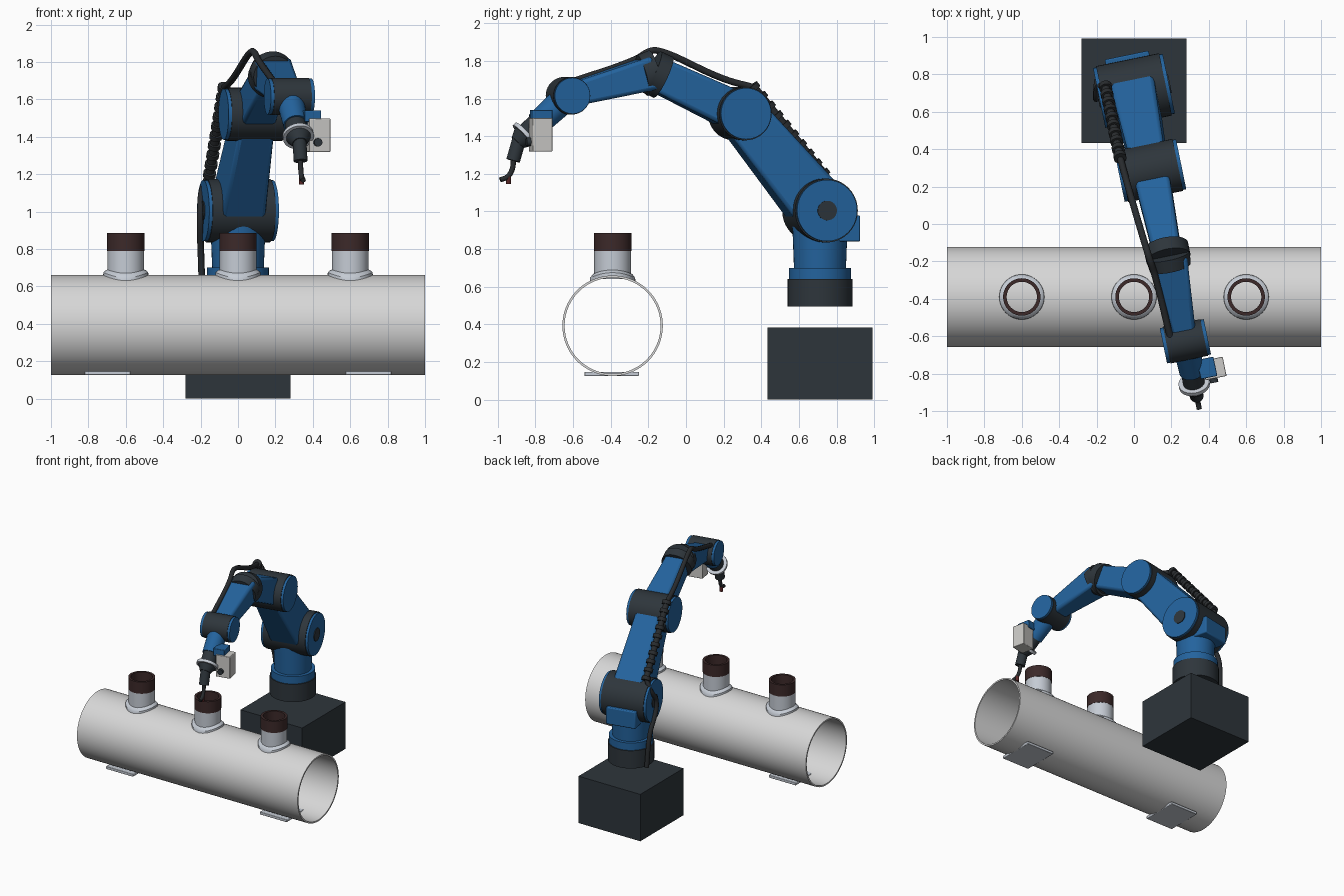
import bpy, bmesh, math
from mathutils import Vector, Matrix

cube = bpy.data.objects.get("Cube")
if cube:
    bpy.data.objects.remove(cube, do_unlink=True)


def material(name, rgb):
    m = bpy.data.materials.new(name)
    m.use_nodes = True
    m.diffuse_color = (*rgb, 1)
    m.node_tree.nodes["Principled BSDF"].inputs["Base Color"].default_value = (*rgb, 1)
    return m


BLUE = material("robot blue", (0.017, 0.125, 0.34))
DARK = material("charcoal", (0.027, 0.036, 0.044))
CABLE = material("cable black", (0.022, 0.025, 0.028))
STEEL = material("pipe grey", (0.68, 0.68, 0.68))
COOL = material("nozzle grey", (0.56, 0.6, 0.66))
BROWN = material("cap brown", (0.045, 0.022, 0.022))
WHITE = material("sensor white", (0.6, 0.59, 0.57))
RED = material("tip red", (0.1, 0.02, 0.02))

# The whole arm is built along -y, then turned about its base
ARM = Matrix.Translation((0, 0.712, 0)) @ Matrix.Rotation(math.radians(11.6), 4, "Z")
WORLD = Matrix.Identity(4)


def finish(name, bm, mat, frame, bevel=0):
    bmesh.ops.recalc_face_normals(bm, faces=bm.faces[:])
    mesh = bpy.data.meshes.new(name)
    bm.to_mesh(mesh)
    bm.free()
    mesh.materials.append(mat)
    ob = bpy.data.objects.new(name, mesh)
    bpy.context.collection.objects.link(ob)
    ob.matrix_world = frame
    bpy.ops.object.select_all(action="DESELECT")
    ob.select_set(True)
    bpy.context.view_layer.objects.active = ob
    bpy.ops.object.shade_smooth_by_angle(angle=math.radians(35))
    if bevel:
        mod = ob.modifiers.new("bevel", "BEVEL")
        mod.width = bevel
        mod.segments = 2
    return ob


def lathe(name, profile, mat, base, axis, frame=WORLD, n=40, ring=False, lift=None):
    """Turn (radius, height) points about an axis; ring closes the profile on itself."""
    bm = bmesh.new()
    turn = Vector(axis).to_track_quat("Z", "Y").to_matrix()
    rows = []
    for r, h in profile:
        row = []
        for i in range(n):
            a = math.tau * i / n
            p = Vector(base) + turn @ Vector((r * math.cos(a), r * math.sin(a), h))
            if lift:
                p.z += lift(p)
            row.append(bm.verts.new(p))
        rows.append(row)
    pairs = list(zip(rows, rows[1:])) + ([(rows[-1], rows[0])] if ring else [])
    for lo, hi in pairs:
        for i in range(n):
            j = (i + 1) % n
            bm.faces.new((lo[i], lo[j], hi[j], hi[i]))
    if not ring:
        bm.faces.new(rows[0])
        bm.faces.new(rows[-1])
    return finish(name, bm, mat, frame)


def rod(name, a, b, r, mat, frame=ARM, r2=None, n=40):
    d = Vector(b) - Vector(a)
    return lathe(name, [(r, 0), (r2 or r, d.length)], mat, a, d, frame, n)


def tube(name, base, axis, length, outer, inner, mat, n=40):
    prof = [(outer, 0), (outer, length), (inner, length), (inner, 0)]
    return lathe(name, prof, mat, base, axis, n=n, ring=True)


def box(name, centre, size, mat, frame=ARM, bevel=0):
    bm = bmesh.new()
    bmesh.ops.create_cube(bm, size=1)
    bmesh.ops.scale(bm, vec=size, verts=bm.verts)
    bmesh.ops.translate(bm, vec=centre, verts=bm.verts)
    return finish(name, bm, mat, frame, bevel)


def beam(name, a, b, start, end, mat):
    """Tapered limb; start and end are (half width, half thickness)."""
    a, b = Vector(a), Vector(b)
    side = Vector((1, 0, 0))
    up = side.cross(b - a).normalized()
    bm = bmesh.new()
    ends = [[bm.verts.new(p + side * w * sx + up * t * sy)
             for sx, sy in ((-1, -1), (1, -1), (1, 1), (-1, 1))]
            for p, (w, t) in ((a, start), (b, end))]
    for i in range(4):
        j = (i + 1) % 4
        bm.faces.new((ends[0][i], ends[0][j], ends[1][j], ends[1][i]))
    for e in ends:
        bm.faces.new(e)
    return finish(name, bm, mat, ARM, 0.02)


def cable(name, points, r, mat=CABLE):
    cu = bpy.data.curves.new(name, "CURVE")
    cu.dimensions = "3D"
    cu.bevel_depth = r
    cu.bevel_resolution = 3
    cu.use_fill_caps = True
    sp = cu.splines.new("BEZIER")
    sp.bezier_points.add(len(points) - 1)
    for bp, p in zip(sp.bezier_points, points):
        bp.co = p
        bp.handle_left_type = bp.handle_right_type = "AUTO"
    cu.materials.append(mat)
    ob = bpy.data.objects.new(name, cu)
    bpy.context.collection.objects.link(ob)
    ob.matrix_world = ARM


def joint(name, centre, r, half, hub=0):
    """Dark drum across the arm with blue end covers and optional dark hubs."""
    c, x = Vector(centre), Vector((1, 0, 0))
    rod(name + "_drum", c - x * (half - 0.018), c + x * (half - 0.018), r, DARK)
    for side, s in (("left", 1), ("right", -1)):
        rod(f"{name}_{side}_cover", c + x * s * (half - 0.025), c + x * s * half,
            r * 0.96, BLUE)
        if hub:
            rod(f"{name}_{side}_hub", c + x * s * (half - 0.01), c + x * s * (half + 0.006),
                hub, DARK)


# Header pipe with three capped nozzles and two foot plates
PY, PZ, PR = -0.39, 0.393, 0.267
tube("header_pipe", (-1, PY, PZ), (1, 0, 0), 2, PR, PR - 0.012, STEEL, 72)


def saddle(p):
    return PZ + math.sqrt(PR ** 2 - (p.y - PY) ** 2)


for i, x in enumerate((-0.6, 0, 0.6), 1):
    tube(f"nozzle_{i}", (x, PY, 0.64), (0, 0, 1), 0.15, 0.098, 0.083, COOL)
    tube(f"nozzle_cap_{i}", (x, PY, 0.79), (0, 0, 1), 0.095, 0.1, 0.081, BROWN)
    lathe(f"nozzle_collar_{i}", [(0.095, -0.01), (0.095, 0.03), (0.105, 0.028), (0.12, 0.015),
                                 (0.121, -0.005)], COOL, (x, PY, 0), (0, 0, 1),
          ring=True, lift=saddle)
for side, s in (("left", 1), ("right", -1)):
    box(f"{side}_foot_plate", (s * 0.697, PY - 0.005, 0.137), (0.245, 0.29, 0.022), COOL,
        WORLD, 0.004)

# Pedestal and turning base
box("pedestal", (0, 0.712, 0.192), (0.56, 0.56, 0.384), DARK, WORLD)
rod("base_drum", (0, 0, 0.495), (0, 0, 0.64), 0.173, DARK)
rod("base_ring", (0, 0, 0.64), (0, 0, 0.7), 0.165, BLUE)
rod("turret", (0, 0, 0.69), (0, 0, 0.95), 0.138, BLUE, r2=0.148)
box("turret_back_block", (0, 0.13, 0.91), (0.24, 0.13, 0.14), BLUE, bevel=0.008)

# Arm joints and limbs
SHOULDER, ELBOW = Vector((0, 0, 1.005)), Vector((0, -0.435, 1.52))
ROLL, WRIST = Vector((0, -0.905, 1.738)), Vector((0, -1.367, 1.615))
FLANGE = Vector((0, -1.6, 1.405))
joint("shoulder", SHOULDER, 0.17, 0.19, 0.052)
joint("elbow", ELBOW, 0.142, 0.168)
joint("wrist", WRIST, 0.1, 0.12)
beam("upper_arm", SHOULDER, ELBOW, (0.122, 0.152), (0.095, 0.12), BLUE)
beam("forearm_rear", ELBOW, ROLL, (0.098, 0.105), (0.075, 0.09), BLUE)
beam("forearm_front", ROLL, WRIST, (0.1, 0.09), (0.06, 0.06), BLUE)
axis = (ROLL - ELBOW).normalized()
rod("roll_drum_rear", ROLL - axis * 0.06, ROLL + axis * 0.01, 0.12, DARK)
axis = (WRIST - ROLL).normalized()
rod("roll_drum_front", ROLL - axis * 0.01, ROLL + axis * 0.06, 0.12, DARK, r2=0.112)

# Hand with tool flange
axis = (FLANGE - WRIST).normalized()
rod("hand", WRIST, FLANGE - axis * 0.09, 0.074, BLUE, r2=0.066)
rod("hand_ring", FLANGE - axis * 0.09, FLANGE - axis * 0.01, 0.058, DARK)
rod("tool_flange", FLANGE - axis * 0.01, FLANGE + axis * 0.012, 0.083, COOL)
rod("tool_mount", FLANGE + axis * 0.012, FLANGE + axis * 0.06, 0.066, DARK, r2=0.04)

# Welding torch
rod("torch_body", (0, -1.63, 1.39), (0, -1.665, 1.27), 0.037, DARK)
cable("torch_neck", [(0, -1.664, 1.28), (0, -1.668, 1.23), (0, -1.695, 1.185),
                     (0, -1.735, 1.168)], 0.014)
rod("torch_tip", (0, -1.69, 1.19), (0, -1.69, 1.145), 0.013, RED, n=16)

# Sensor box beside the hand
box("sensor_box", (0.121, -1.54, 1.408), (0.115, 0.105, 0.178), WHITE, bevel=0.004)
box("sensor_bracket", (0.085, -1.53, 1.51), (0.09, 0.105, 0.06), BLUE, bevel=0.004)
rod("sensor_lens", (0.107, -1.58, 1.37), (0.107, -1.615, 1.37), 0.022, DARK, n=24)

# Cables along the right side
cable("base_cable", [(-0.17, 0.1, 0.5), (-0.185, 0.08, 0.75), (-0.205, 0, 1.0),
                     (-0.18, 0.06, 1.12), (-0.145, 0.05, 1.2)], 0.018)
low, high = Vector((-0.145, 0.05, 1.2)), Vector((-0.145, -0.33, 1.66))
cable("upper_arm_cable", [low, high], 0.023)
step = (high - low) / 9
for i in range(10):
    p = low + step * i
    rod(f"cable_rib_{i}", p - step * 0.22, p + step * 0.22, 0.034, CABLE, n=20)
cable("forearm_cable", [high, (-0.135, -0.48, 1.7), (-0.105, -0.84, 1.85), (-0.1, -0.89, 1.855),
                        (-0.09, -0.98, 1.81), (-0.075, -1.33, 1.69)], 0.018)
